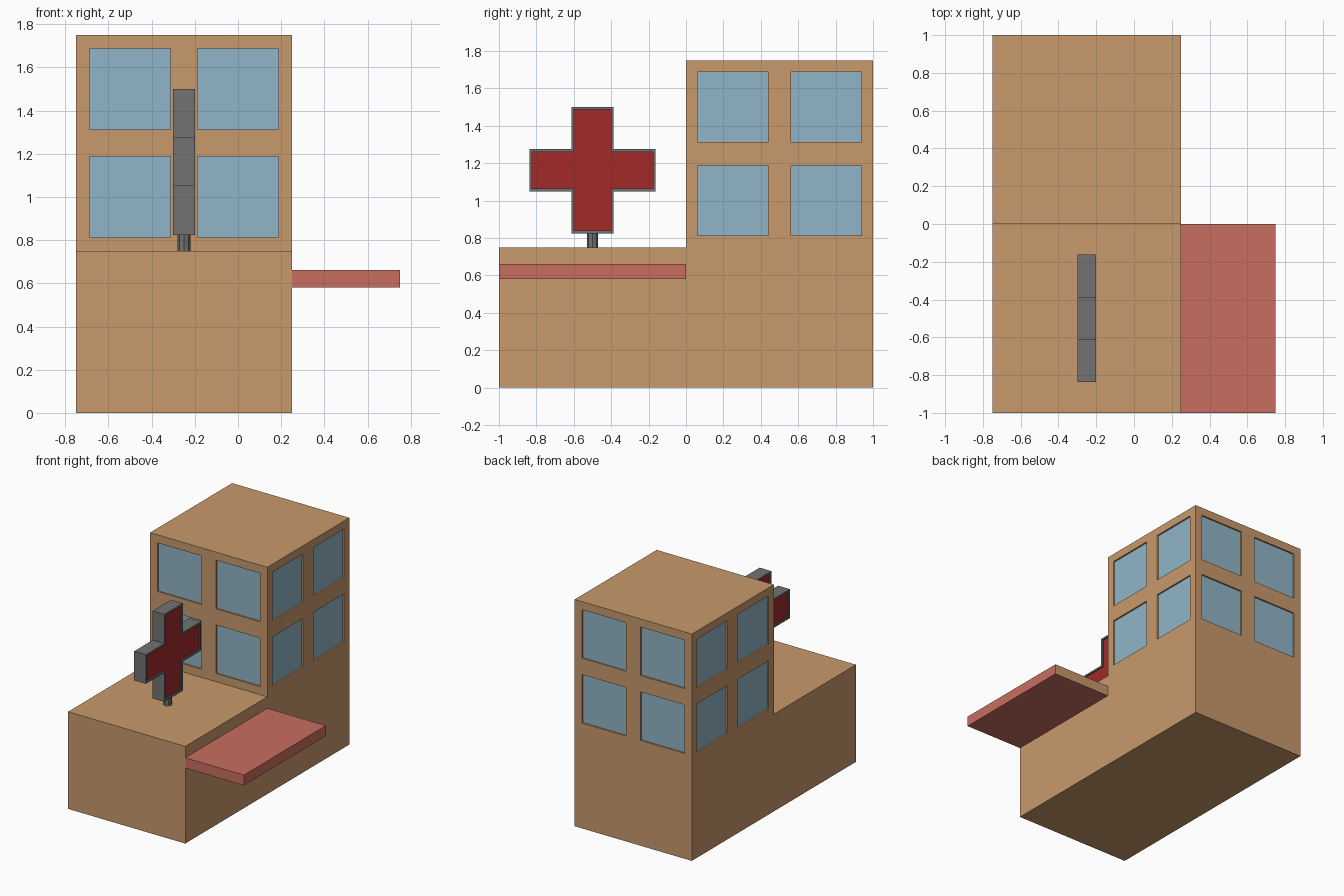
import bpy, bmesh
from mathutils import Matrix, Vector

if "Cube" in bpy.data.objects:
    bpy.data.objects.remove(bpy.data.objects["Cube"])


def material(name, r, g, b):
    m = bpy.data.materials.new(name)
    m.diffuse_color = (r, g, b, 1)
    m.use_nodes = True
    m.node_tree.nodes["Principled BSDF"].inputs["Base Color"].default_value = m.diffuse_color
    return m


WALL = material("wall_tan", 0.58, 0.32, 0.15)
GLASS = material("glass_blue", 0.28, 0.46, 0.57)
CANOPY = material("canopy_red", 0.58, 0.155, 0.115)
RED = material("sign_red", 0.36, 0.022, 0.022)
METAL = material("sign_grey", 0.17, 0.17, 0.17)


def finish(bm, name, *mats):
    mesh = bpy.data.meshes.new(name)
    bm.to_mesh(mesh)
    bm.free()
    for m in mats:
        mesh.materials.append(m)
    obj = bpy.data.objects.new(name, mesh)
    bpy.context.collection.objects.link(obj)
    return obj


def prism(profile, x0, x1):
    """Extrude a (y, z) outline along x."""
    bm = bmesh.new()
    face = bm.faces.new([bm.verts.new((x0, y, z)) for y, z in profile])
    new = bmesh.ops.extrude_face_region(bm, geom=[face], use_keep_orig=True)["geom"]
    bmesh.ops.translate(bm, vec=(x1 - x0, 0, 0),
                        verts=[g for g in new if isinstance(g, bmesh.types.BMVert)])
    bmesh.ops.recalc_face_normals(bm, faces=bm.faces)
    return bm


def add_box(bm, center, size):
    mat = Matrix.Translation(center) @ Matrix.Diagonal((*size, 1))
    bmesh.ops.create_cube(bm, size=1, matrix=mat)


# Building: low wing in front, tower behind
building = finish(prism([(-1, 0), (1, 0), (1, 1.75), (0, 1.75), (0, 0.75), (-1, 0.75)],
                        -0.75, 0.25), "building", WALL, GLASS)

# Shallow window recesses, 2 x 2 on each tower side
W, DEPTH = 0.375, 0.0125
bm = bmesh.new()
for z in (1.0, 1.5):
    for s in (-0.25, 0.25):
        for wall in (-0.5, 0.5):
            add_box(bm, (-0.25 + s, 0.5 + wall, z), (W, 2 * DEPTH, W))
            add_box(bm, (-0.25 + wall, 0.5 + s, z), (2 * DEPTH, W, W))
cutter = finish(bm, "window_cutter", WALL)
cutter.hide_render = True

mod = building.modifiers.new("windows", 'BOOLEAN')
mod.operation = 'DIFFERENCE'
mod.solver = 'EXACT'
mod.object = cutter
bpy.context.view_layer.objects.active = building
bpy.ops.object.modifier_apply(modifier=mod.name)
bpy.data.objects.remove(cutter)

# Recess floors become glass
for p in building.data.polygons:
    is_pane = len(p.vertices) == 4 and abs(p.area - W * W) < 1e-3
    p.material_index = 1 if is_pane else 0

# Entrance canopy, its rear end in wall colour
bm = bmesh.new()
add_box(bm, (0.5, -0.5, 0.622), (0.5, 1.0, 0.08))
bm.normal_update()
for f in bm.faces:
    f.material_index = 1 if f.normal.y > 0.9 else 0
finish(bm, "canopy", CANOPY, WALL)

# Cross-shaped sign: quarter outline turned four times
u, cy, cz = 0.1125, -0.5, 1.1625
outline = []
for k in range(4):
    for y, z in ((3, -1), (3, 1), (1, 1)):
        for _ in range(k):
            y, z = -z, y
        outline.append((cy + u * y, cz + u * z))
bm = prism(outline, -0.3, -0.2)

# Recessed red panel inside a thin grey rim on both sides
for panel in [f for f in bm.faces if len(f.verts) == 12]:
    bmesh.ops.inset_individual(bm, faces=[panel], thickness=0.014, use_even_offset=True)
    normal = Vector(panel.normal)
    inner = bmesh.ops.extrude_discrete_faces(bm, faces=[panel])["faces"][0]
    bmesh.ops.translate(bm, vec=normal * -0.01, verts=inner.verts)
    inner.material_index = 1
finish(bm, "cross_sign", METAL, RED)

# Sign post
bm = bmesh.new()
bmesh.ops.create_cone(bm, cap_ends=True, segments=8, radius1=0.03, radius2=0.03,
                      depth=0.075, matrix=Matrix.Translation((-0.25, -0.5, 0.7875)))
finish(bm, "sign_post", METAL)
